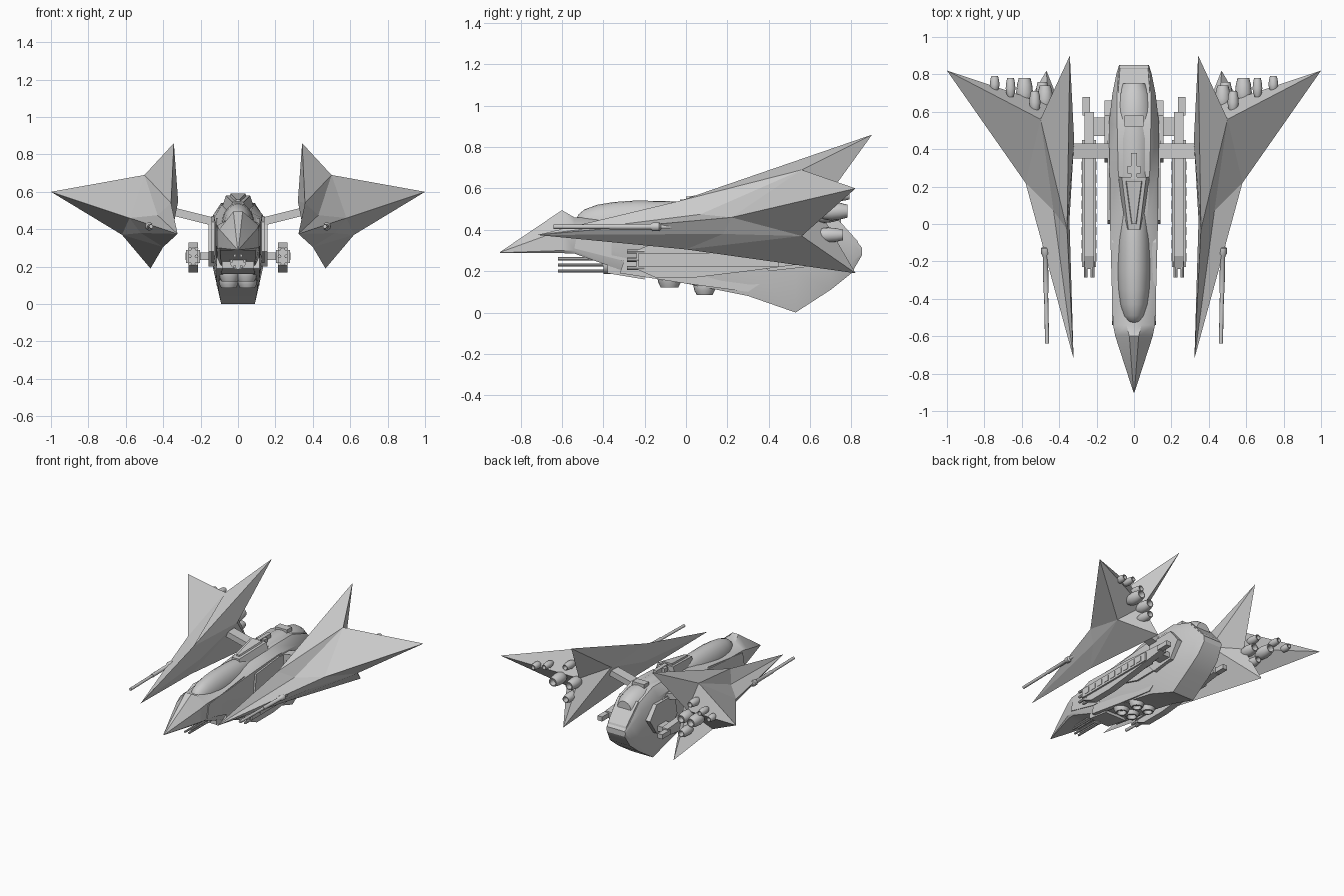
import bpy, bmesh, math
from mathutils import Vector


def mesh_obj(name, verts, faces, smooth=None):
    bm = bmesh.new()
    vs = [bm.verts.new(v) for v in verts]
    for f in faces:
        bm.faces.new([vs[i] for i in f])
    bmesh.ops.recalc_face_normals(bm, faces=bm.faces)
    me = bpy.data.meshes.new(name)
    bm.to_mesh(me)
    bm.free()
    ob = bpy.data.objects.new(name, me)
    bpy.context.collection.objects.link(ob)
    if smooth:
        bpy.ops.object.select_all(action='DESELECT')
        ob.select_set(True)
        bpy.context.view_layer.objects.active = ob
        bpy.ops.object.shade_smooth_by_angle(angle=math.radians(smooth))
    return ob


def loft(name, rings, smooth=None):
    n = len(rings[0])
    faces = [tuple(range(n)), tuple(range((len(rings) - 1) * n, len(rings) * n))]
    for r in range(len(rings) - 1):
        for i in range(n):
            j = (i + 1) % n
            faces.append((r * n + i, r * n + j, (r + 1) * n + j, (r + 1) * n + i))
    return mesh_obj(name, [v for r in rings for v in r], faces, smooth)


def prism(name, pts, axis, a, b):
    # extrude a 2D profile along an axis (0=x, 1=y, 2=z)
    def place(p, t):
        c = list(p)
        c.insert(axis, t)
        return c
    return loft(name, [[place(p, t) for p in pts] for t in (a, b)])


def box(name, x0, x1, y0, y1, z0, z1):
    return prism(name, [(x0, y0), (x1, y0), (x1, y1), (x0, y1)], 2, z0, z1)


def lathe(name, origin, direction, profile, n=16):
    # revolve (distance, radius) pairs around a direction
    rot = Vector(direction).to_track_quat('Z', 'Y')
    rings = [[Vector(origin) + rot @ Vector((r * math.cos(2 * math.pi * i / n),
              r * math.sin(2 * math.pi * i / n), d)) for i in range(n)] for d, r in profile]
    return loft(name, rings, 40)


def bell(name, origin, direction, r, length):
    # hollow thruster nozzle
    prof = [(0, .55), (.2, .9), (.45, 1), (.75, .9), (1, .7), (1, .55), (.7, .45)]
    return lathe(name, origin, direction, [(d * length, q * r) for d, q in prof])


def hump(name, z, stretch, profile, n=24):
    # rounded body along y: (y, half width) pairs, height stretched
    angles = [2 * math.pi * i / n for i in range(n)]
    loft(name, [[(r * math.cos(a), y, z + stretch * r * math.sin(a)) for a in angles]
                for y, r in profile], 50)


# Fuselage: y, top half width, top z, side half width, side upper z, side lower z, bottom half width, bottom z
stations = [
    (-.90, .002, .292, .003, .291, .289, .002, .288),
    (-.60, .025, .495, .10, .40, .30, .09, .287),
    (-.54, .04, .46, .112, .42, .30, .095, .285),
    (-.30, .06, .45, .12, .43, .27, .09, .20),
    (.00, .07, .49, .128, .46, .25, .10, .14),
    (.30, .085, .535, .13, .48, .22, .105, .08),
    (.53, .09, .54, .135, .47, .20, .09, .0),
    (.70, .09, .48, .115, .42, .20, .09, .11),
    (.80, .085, .37, .095, .34, .24, .085, .19),
    (.85, .075, .315, .08, .305, .29, .075, .275)]
loft("fuselage", [[(-wt, y, zt), (wt, y, zt), (ws, y, zu), (ws, y, zl),
                   (wb, y, zb), (-wb, y, zb), (-ws, y, zl), (-ws, y, zu)]
                  for y, wt, zt, ws, zu, zl, wb, zb in stations], 30)

# Canopy, rear dome and top details
hump("canopy", .42, 1.36, [(-.535, .015), (-.52, .04), (-.49, .058), (-.43, .074), (-.35, .084),
                           (-.25, .089), (-.1, .088), (.05, .08), (.15, .06)])
hump("rear_dome", .42, 1.16, [(.05, .085), (.15, .105), (.3, .115), (.45, .118), (.6, .11), (.7, .09), (.75, .06)])
loft("spine_cover", [[(-.04, -.03, .49), (.04, -.03, .49), (.03, -.03, .545), (-.03, -.03, .545)],
                     [(-.095, .25, .49), (.095, .25, .49), (.065, .25, .58), (-.065, .25, .58)]])
loft("spine_ridge", [[(-.015, .0, .54), (.015, .0, .54), (.01, .0, .56), (-.01, .0, .56)],
                     [(-.05, .23, .56), (.05, .23, .56), (.04, .23, .59), (-.04, .23, .59)]])
box("sensor_stem", -.015, .015, .24, .38, .54, .585)
box("sensor_head", -.035, .035, .27, .31, .55, .58)
box("top_hatch", -.05, .05, .52, .58, .5, .565)
loft("tail_cap", [[(-.1, .70, .40), (.1, .70, .40), (.085, .70, .49), (-.085, .70, .49)],
                  [(-.08, .85, .29), (.08, .85, .29), (.075, .83, .345), (-.075, .83, .345)]])

# Chin gun
loft("chin_housing", [[(-.085, -.38, .19), (.085, -.38, .19), (.085, -.38, .285), (-.085, -.38, .285)],
                      [(-.09, -.2, .16), (.09, -.2, .16), (.09, -.2, .30), (-.09, -.2, .30)]])
lathe("chin_gun_hub", (0, -.36, .23), (0, -1, 0), [(0, .045), (.04, .045), (.04, .02)])
for i in range(6):
    a = i * math.pi / 3
    lathe("chin_barrel", (.034 * math.cos(a), -.36, .23 + .034 * math.sin(a)), (0, -1, 0),
          [(0, .008), (.26, .008)], 8)

# Wing outline: nose, middle ring, rear star of three tips and three valleys, rear centre
wing = [(.323, -.72, .375),
        (.358, -.03, .54), (.43, .07, .475), (.58, .22, .46), (.52, .18, .38), (.40, .0, .305), (.345, .02, .42),
        (.343, .90, .86), (.50, .56, .69), (1.0, .82, .60), (.62, .56, .37), (.468, .82, .19), (.32, .45, .55),
        (.46, .64, .50)]
wing_faces = []
for i in range(6):
    j = (i + 1) % 6
    wing_faces += [(0, 1 + i, 1 + j), (13, 7 + i, 7 + j)]
    # split each panel from its tip so the ridges stay sharp
    if i % 2 == 0:
        wing_faces += [(1 + i, 7 + i, 7 + j), (1 + i, 7 + j, 1 + j)]
    else:
        wing_faces += [(1 + i, 7 + i, 1 + j), (7 + i, 7 + j, 1 + j)]

# Thrusters on the wing rear: x, y start, z, radius, length
thrusters = [(.585, .64, .49, .045, .14), (.66, .68, .585, .026, .10), (.745, .71, .565, .026, .08),
             (.53, .60, .59, .03, .11), (.475, .61, .475, .042, .13), (.49, .63, .375, .036, .13)]
pod = [(-.24, .21), (-.24, .30), (-.17, .33), (.2, .32), (.6, .29), (.6, .24), (.3, .20), (.05, .17), (-.15, .17)]

for s, side in ((-1, "left"), (1, "right")):
    # Wing with thrusters and wing gun
    mesh_obj(side + "_wing", [(s * x, y, z) for x, y, z in wing], wing_faces)
    for x, y, z, r, l in thrusters:
        bell(side + "_wing_thruster", (s * x, y, z), (0, 1, 0), r, l)
    lathe(side + "_wing_gun", (s * .475, -.12, .415), (s * -.02, -1, 0),
          [(-.2, .01), (0, .012), (.01, .022), (.04, .022), (.05, .014), (.25, .014),
           (.25, .011), (.52, .011)], 10)

    # Struts to wing and weapon pod
    prism(side + "_wing_strut", [(s * .1, .41), (s * .36, .475), (s * .36, .52), (s * .1, .455)], 1, .35, .43)
    box(side + "_pod_strut", s * .1, s * .22, .47, .57, .235, .275)

    # Weapon pod
    prism(side + "_pod_core", pod, 0, s * .215, s * .265)
    box(side + "_pod_side_rail", s * .203, s * .278, -.23, .45, .22, .288)
    for i in range(9):
        box(side + "_pod_rib", s * .2, s * .281, -.2 + i * .07, -.155 + i * .07, .235, .275)
    box(side + "_pod_tail", s * .235, s * .275, .58, .68, .245, .28)
    for z in (.215, .255, .295):
        for x in (.222, .258):
            lathe(side + "_pod_barrel", (s * x, -.2, z), (0, -1, 0), [(0, .01), (.085, .01)], 8)

    # Hull side armour, cockpit cheek panel
    prism(side + "_hull_armour", [(.33, .28), (.36, .44), (.58, .44), (.66, .34), (.58, .22), (.4, .2)],
          0, s * .1, s * .158)
    prism(side + "_hull_panel", [(0, .28), (.02, .44), (.3, .47), (.5, .44), (.5, .22), (.2, .22)],
          0, s * .1, s * .142)
    prism(side + "_cheek_panel", [(-.54, .31), (-.52, .41), (-.1, .46), (-.02, .44),
                                  (-.05, .24), (-.3, .25)], 0, s * .09, s * .118)
    prism(side + "_belly_plate", [(-.32, .19), (-.3, .25), (.1, .22), (.42, .18), (.3, .1), (.0, .14)],
          0, s * .08, s * .115)

    # Belly lift thrusters
    bell(side + "_belly_thruster_front", (s * .045, -.08, .22), (0, 0, -1), .06, .1)
    bell(side + "_belly_thruster_rear", (s * .05, .09, .17), (0, 0, -1), .055, .085)
